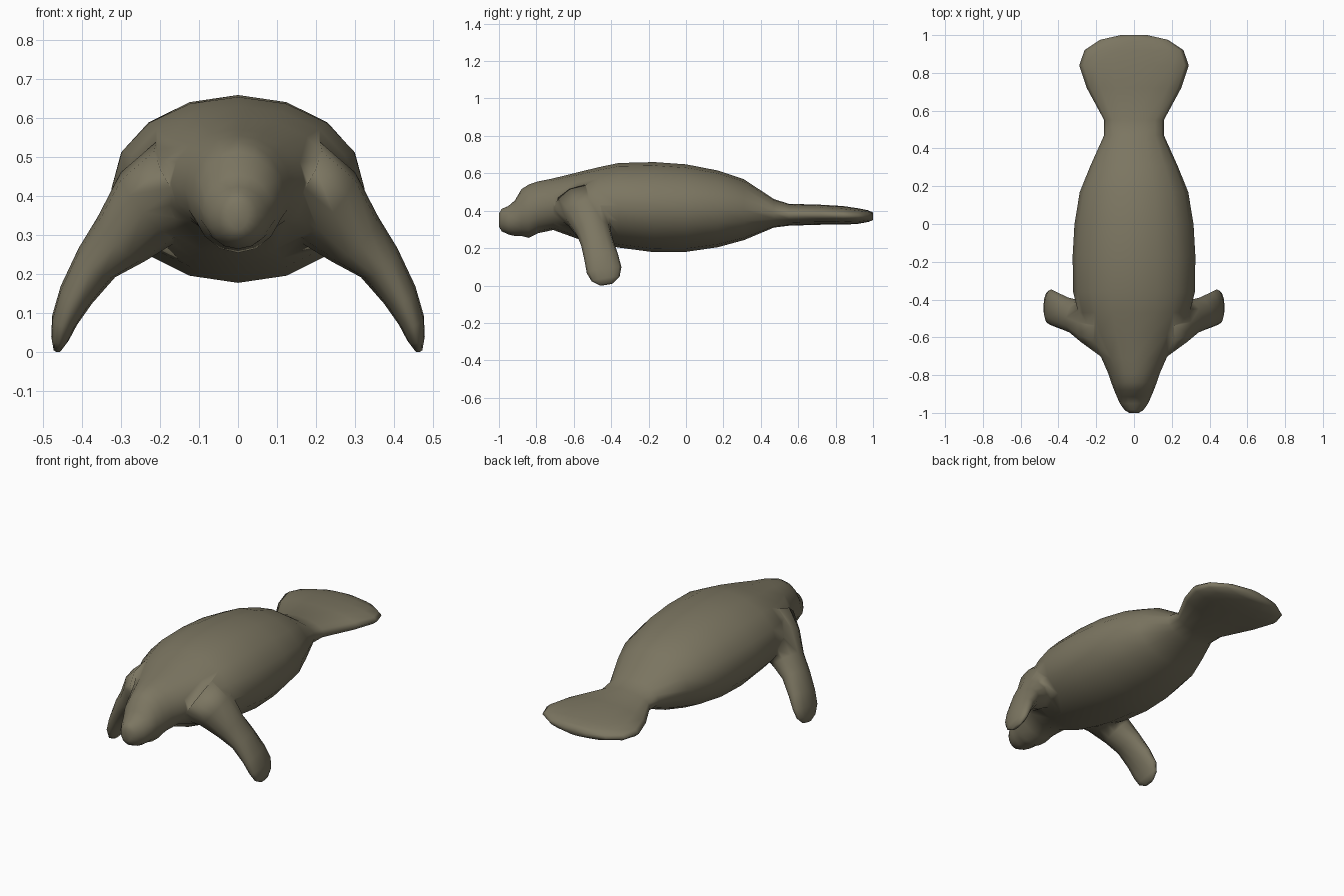
import bpy, bmesh, math
from mathutils import Vector

if "Cube" in bpy.data.objects:
    bpy.data.objects.remove(bpy.data.objects["Cube"])

skin = bpy.data.materials.new("olive_grey_skin")
skin.diffuse_color = (0.20, 0.18, 0.12, 1)
skin.use_nodes = True
skin.node_tree.nodes["Principled BSDF"].inputs["Base Color"].default_value = skin.diffuse_color


def loft(name, rings, sides):
    """Skin a list of (centre, axis_u, axis_v) ellipses into a closed smooth tube."""
    bm = bmesh.new()
    loops = []
    for c, u, v in rings:
        loops.append([bm.verts.new(c + u * math.sin(a) + v * math.cos(a))
                      for a in (2 * math.pi * i / sides for i in range(sides))])
    for a, b in zip(loops, loops[1:]):
        for i in range(sides):
            j = (i + 1) % sides
            bm.faces.new((a[i], a[j], b[j], b[i]))
    # rounded ends: fan to a centre point
    for loop, ring in ((loops[0], rings[0]), (loops[-1], rings[-1])):
        tip = bm.verts.new(ring[0])
        for i in range(sides):
            bm.faces.new((loop[i], loop[(i + 1) % sides], tip))
    bmesh.ops.recalc_face_normals(bm, faces=bm.faces)
    for f in bm.faces:
        f.smooth = True
    me = bpy.data.meshes.new(name)
    bm.to_mesh(me)
    bm.free()
    me.materials.append(skin)
    ob = bpy.data.objects.new(name, me)
    bpy.context.collection.objects.link(ob)
    return ob


# Body, head and paddle tail: y, half width, bottom z, top z
profile = [
    (-1.00, .025, .315, .385), (-.985, .05, .29, .41), (-.95, .075, .273, .425),
    (-.915, .09, .265, .455), (-.88, .105, .265, .515), (-.84, .12, .255, .54),
    (-.79, .137, .28, .557), (-.71, .172, .297, .573), (-.58, .25, .25, .605),
    (-.47, .295, .225, .632), (-.36, .322, .203, .655), (-.17, .325, .178, .66),
    (0, .315, .18, .648), (.17, .287, .205, .615), (.31, .23, .243, .568),
    (.47, .158, .31, .462), (.55, .158, .32, .437), (.72, .25, .325, .432),
    (.84, .29, .325, .425), (.92, .262, .33, .413), (.975, .18, .34, .402),
    (1.0, .07, .35, .39),
]
body = loft("body", [(Vector((0, y, (lo + hi) / 2)), Vector((w, 0, 0)),
                      Vector((0, 0, (hi - lo) / 2))) for y, w, lo, hi in profile], 16)

# Front flipper: x, y, z, half thickness, half chord; broad root blends into the shoulder
path = [
    (.14, -.54, .43, .13, .17), (.225, -.52, .375, .115, .125), (.30, -.495, .29, .083, .093),
    (.362, -.475, .23, .06, .088), (.415, -.452, .147, .046, .092), (.445, -.438, .082, .034, .094),
    (.457, -.43, .035, .023, .076), (.464, -.425, .006, .010, .035),
]
centres = [Vector(p[:3]) for p in path]
for side, label in ((1, "left"), (-1, "right")):
    rings = []
    for i, p in enumerate(path):
        t = centres[min(i + 1, len(path) - 1)] - centres[max(i - 1, 0)]
        t.normalize()
        chord = Vector((0, 1, 0)) - t * t.y
        chord.normalize()
        normal = t.cross(chord)
        ring = [centres[i], normal * p[3], chord * p[4]]
        rings.append([Vector((side * q.x, q.y, q.z)) for q in ring])
    flipper = loft(label + "_front_flipper", rings, 12)
    # weld the flipper into the body
    mod = body.modifiers.new("weld_" + label, 'BOOLEAN')
    mod.operation = 'UNION'
    mod.solver = 'EXACT'
    mod.object = flipper
    bpy.context.view_layer.objects.active = body
    bpy.ops.object.modifier_apply(modifier=mod.name)
    bpy.data.objects.remove(flipper, do_unlink=True)

for p in body.data.polygons:
    p.use_smooth = True
body.name = "manatee_body_with_flippers"
